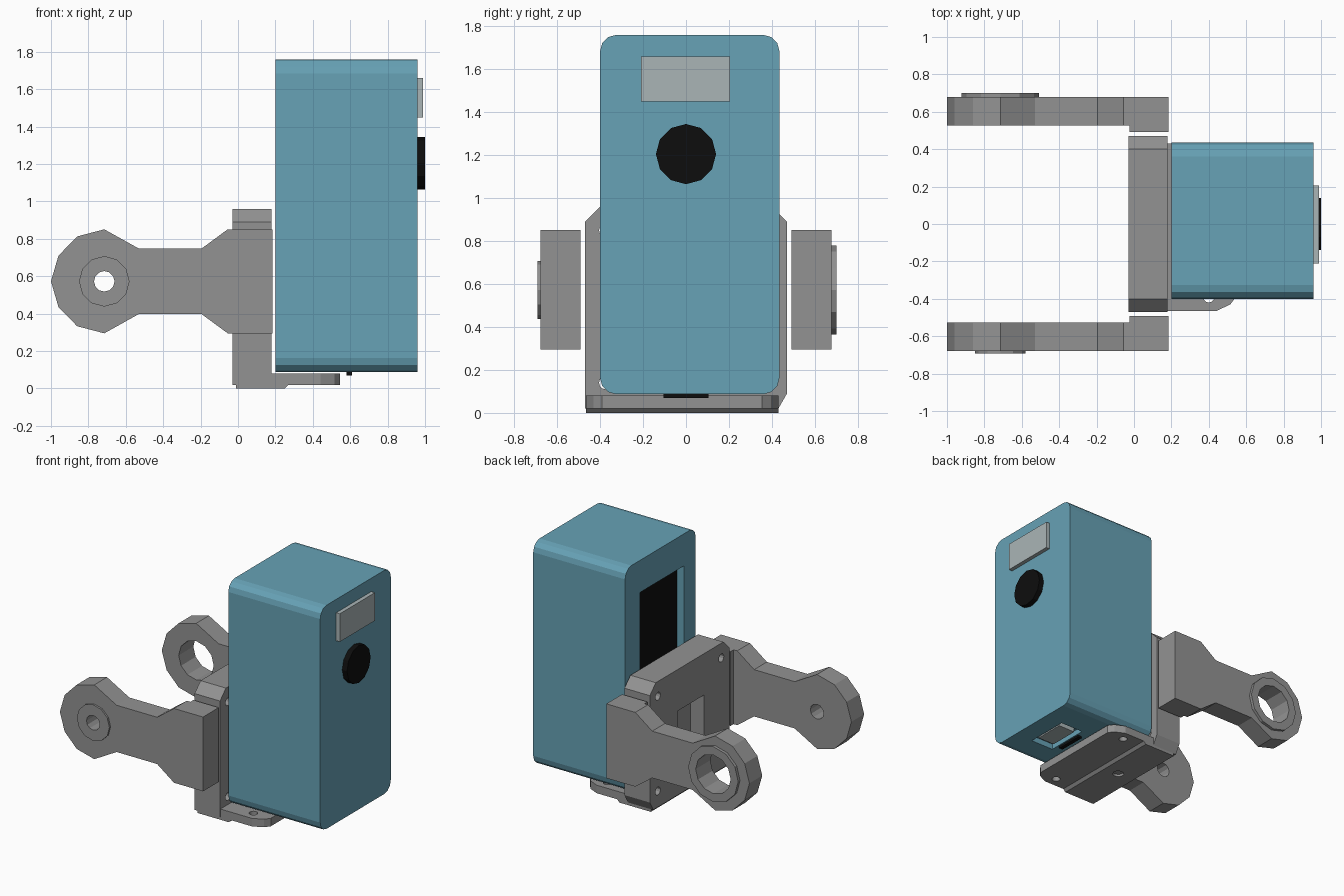
import bpy, bmesh
from math import sin, cos, pi
from mathutils import Vector

cube = bpy.data.objects.get("Cube")
if cube:
    bpy.data.objects.remove(cube, do_unlink=True)


def material(name, rgb):
    m = bpy.data.materials.new(name)
    m.use_nodes = True
    m.diffuse_color = (*rgb, 1)
    bsdf = next(n for n in m.node_tree.nodes if n.type == 'BSDF_PRINCIPLED')
    bsdf.inputs["Base Color"].default_value = (*rgb, 1)
    return m


BLUE = material("case blue", (0.135, 0.36, 0.465))
GREY = material("bracket grey", (0.29, 0.29, 0.29))
PALE = material("pale grey", (0.40, 0.46, 0.47))
BLACK = material("black", (0.004, 0.004, 0.004))


def prism(name, pts, axis, a, b, mat):
    """Extrude a flat outline along one axis from a to b."""
    place = {'x': lambda u, v, w: (w, u, v),
             'y': lambda u, v, w: (u, w, v),
             'z': lambda u, v, w: (u, v, w)}[axis]
    bm = bmesh.new()
    face = bm.faces.new([bm.verts.new(place(u, v, a)) for u, v in pts])
    new = bmesh.ops.extrude_face_region(bm, geom=[face])["geom"]
    bmesh.ops.translate(bm, vec=Vector(place(0, 0, b - a)),
                        verts=[g for g in new if isinstance(g, bmesh.types.BMVert)])
    bmesh.ops.recalc_face_normals(bm, faces=bm.faces)
    me = bpy.data.meshes.new(name)
    bm.to_mesh(me)
    bm.free()
    me.materials.append(mat)
    ob = bpy.data.objects.new(name, me)
    bpy.context.collection.objects.link(ob)
    return ob


def rect(u0, u1, v0, v1):
    return [(u0, v0), (u1, v0), (u1, v1), (u0, v1)]


def ring(u, v, r, n=12):
    return [(u + r * cos(2 * pi * i / n), v + r * sin(2 * pi * i / n)) for i in range(n)]


def rounded(u0, u1, v0, v1, r, seg=3):
    pts = []
    centres = [(u1 - r, v1 - r), (u0 + r, v1 - r), (u0 + r, v0 + r), (u1 - r, v0 + r)]
    for q, (cu, cv) in enumerate(centres):
        for i in range(seg + 1):
            t = (q + i / seg) * pi / 2
            pts.append((cu + r * cos(t), cv + r * sin(t)))
    return pts


def modify(ob, other, operation):
    other.hide_render = True
    mod = ob.modifiers.new("boolean", 'BOOLEAN')
    mod.operation, mod.object, mod.solver = operation, other, 'EXACT'
    bpy.context.view_layer.objects.active = ob
    bpy.ops.object.modifier_apply(modifier=mod.name)
    bpy.data.objects.remove(other, do_unlink=True)


def cut(ob, pts, axis, a, b):
    modify(ob, prism("cutter", pts, axis, a, b, ob.data.materials[0]), 'DIFFERENCE')


# Case with a rear window recess and a socket underneath
case = prism("case", rounded(-0.40, 0.435, 0.087, 1.76, 0.075), 'x', 0.20, 0.96, BLUE)
cut(case, rect(-0.26, 0.26, 0.45, 1.52), 'x', 0.1, 0.26)
cut(case, rect(0.62, 0.81, -0.17, 0.16), 'z', 0.0, 0.13)
prism("rear_panel", rect(-0.255, 0.255, 0.455, 1.515), 'x', 0.252, 0.262, BLACK)
prism("socket", rect(0.65, 0.79, -0.12, 0.11), 'z', 0.095, 0.135, PALE)
prism("connector_strip", rect(0.58, 0.61, -0.105, 0.105), 'z', 0.07, 0.10, BLACK)

# Details on the case face
prism("display", rect(-0.21, 0.205, 1.45, 1.66), 'x', 0.95, 0.99, PALE)
prism("lens", ring(0, 1.205, 0.14), 'x', 0.95, 1.0, BLACK)

# Upright bracket plate with chamfered corners
outline = [(-0.47, 0.02), (0.43, 0.02), (0.47, 0.09), (0.47, 0.89),
           (0.40, 0.96), (-0.40, 0.96), (-0.47, 0.89)]
upright = prism("bracket_upright", outline, 'x', -0.03, 0.18, GREY)
cut(upright, rect(-0.17, 0.14, 0.25, 0.65), 'x', -0.1, 0.08)
for y in (-0.375, 0.375):
    for z in (0.14, 0.85):
        cut(upright, ring(y, z, 0.03), 'x', -0.1, 0.3)

# Foot of the bracket
foot_outline = [(0.17, -0.465), (0.44, -0.465), (0.515, -0.43), (0.545, -0.39),
                (0.545, 0.355), (0.515, 0.395), (0.44, 0.43), (0.17, 0.43)]
foot = prism("bracket_foot", foot_outline, 'z', 0.02, 0.08, GREY)
for y in (-0.39, 0.355):
    cut(foot, ring(0.40, y, 0.03), 'z', -0.1, 0.2)
rail = [(-0.01, 0.0), (0.25, 0.0), (0.275, 0.025), (0.275, 0.04), (-0.01, 0.04)]
foot_rail = prism("foot_rail", rail, 'y', -0.465, 0.43, GREY)
cut(foot_rail, ring(0.13, -0.02, 0.04), 'z', -0.1, 0.018)

# Side arms: half outline mirrored about the pivot height
PX, PZ = -0.715, 0.573
half = [(-0.96, 0.137), (-0.86, 0.24), (PX, 0.278), (-0.53, 0.175),
        (-0.195, 0.175), (-0.055, 0.278), (0.185, 0.278)]
arm_outline = ([(-1.0, PZ)] + [(x, PZ + h) for x, h in half]
               + [(x, PZ - h) for x, h in reversed(half)])


def arm(side, s, boss_r, boss_y, hole_r):
    ob = prism(side + "_arm", arm_outline, 'y', s * 0.527, s * 0.678, GREY)
    end = prism("end_block", rect(-0.025, 0.185, PZ - 0.278, PZ + 0.278),
                'y', s * 0.492, s * 0.678, GREY)
    modify(ob, end, 'UNION')
    modify(ob, prism("boss", ring(PX, PZ, boss_r), 'y', s * 0.6, s * boss_y, GREY), 'UNION')
    cut(ob, ring(PX, PZ, hole_r), 'y', s * 0.4, s * 0.8)


arm("front", -1, 0.135, 0.692, 0.055)
arm("back", 1, 0.207, 0.70, 0.145)
